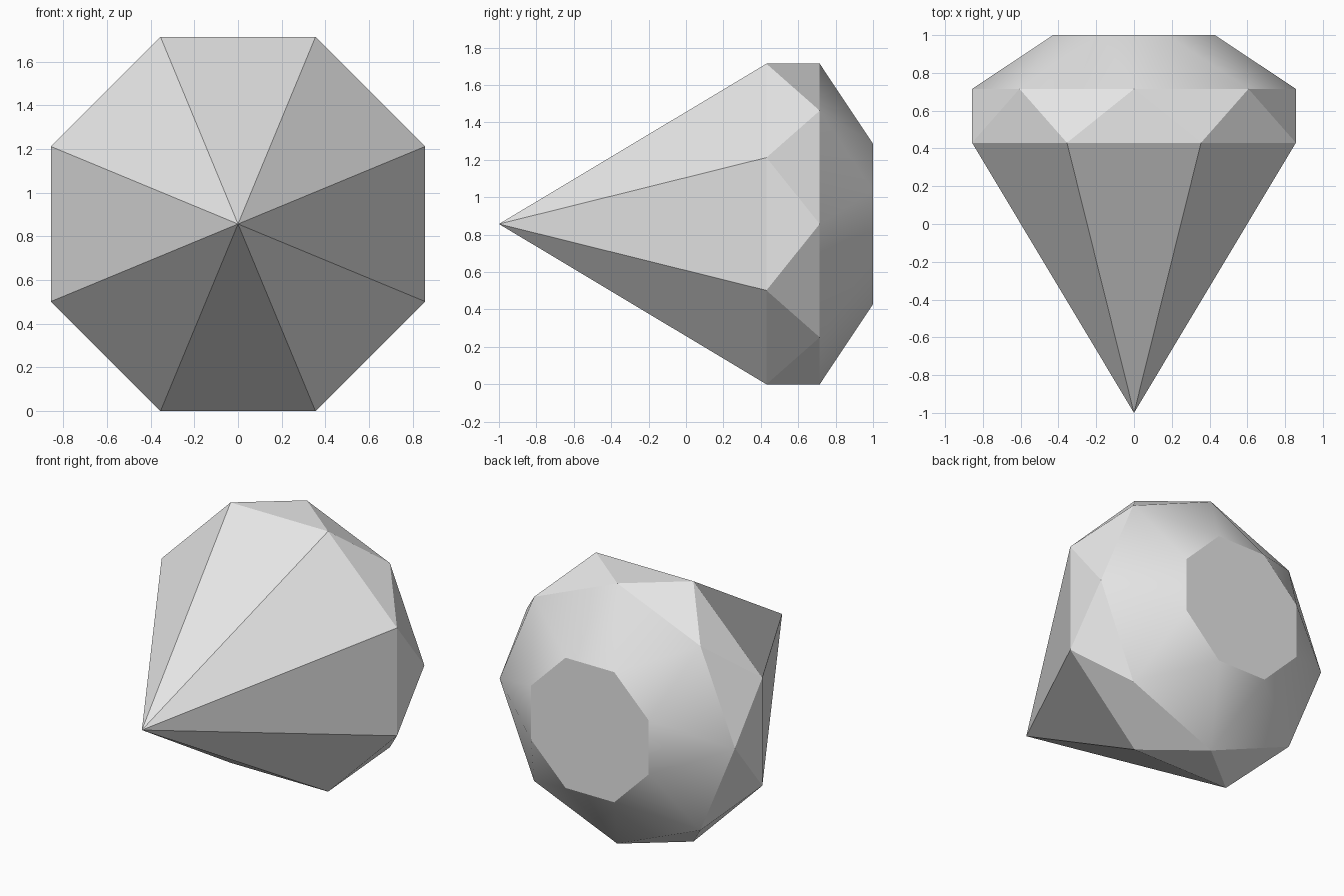
import bpy, bmesh
from math import cos, sin, pi

SIDES = 8
STEP = 2 * pi / SIDES
CENTRE_Z = 0.857
APOTHEM = 0.857                      # girdle, centre to flat side
CORNER = APOTHEM / cos(STEP / 2)     # girdle, centre to corner

default = bpy.data.objects.get("Cube")
if default:
    bpy.data.objects.remove(default, do_unlink=True)

# One plain grey material
grey = bpy.data.materials.new("plain_grey")
grey.use_nodes = True
colour = (0.8, 0.8, 0.8, 1)
grey.diffuse_color = colour
grey.node_tree.nodes["Principled BSDF"].inputs["Base Color"].default_value = colour

bm = bmesh.new()


def ring(radius, y, turn):
    """Octagon of vertices around the y axis, turned by a fraction of a step."""
    return [bm.verts.new((radius * cos((i + turn) * STEP), y,
                          CENTRE_Z + radius * sin((i + turn) * STEP)))
            for i in range(SIDES)]


def zigzag(half, whole, smooth):
    """Triangles between a half-step ring and a whole-step ring."""
    for i in range(SIDES):
        j = (i + 1) % SIDES
        for tri in ((half[i - 1], half[i], whole[i]),
                    (whole[i], whole[j], half[i])):
            bm.faces.new(tri).smooth = smooth


tip = bm.verts.new((0, -1, CENTRE_Z))
girdle = ring(CORNER, 0.43, 0.5)
shoulder = ring(APOTHEM, 0.715, 0)
table = ring(CORNER / 2, 1, 0.5)

# Pointed pavilion, flat-faceted girdle, smooth crown, flat table
for i in range(SIDES):
    bm.faces.new((tip, girdle[i - 1], girdle[i]))
zigzag(girdle, shoulder, False)
zigzag(table, shoulder, True)
bm.faces.new(table)
bmesh.ops.recalc_face_normals(bm, faces=bm.faces)

# Only edges inside the crown are soft
for edge in bm.edges:
    edge.smooth = all(face.smooth for face in edge.link_faces)

mesh = bpy.data.meshes.new("cut_gem")
bm.to_mesh(mesh)
bm.free()
mesh.materials.append(grey)
gem = bpy.data.objects.new("cut_gem", mesh)
bpy.context.collection.objects.link(gem)
